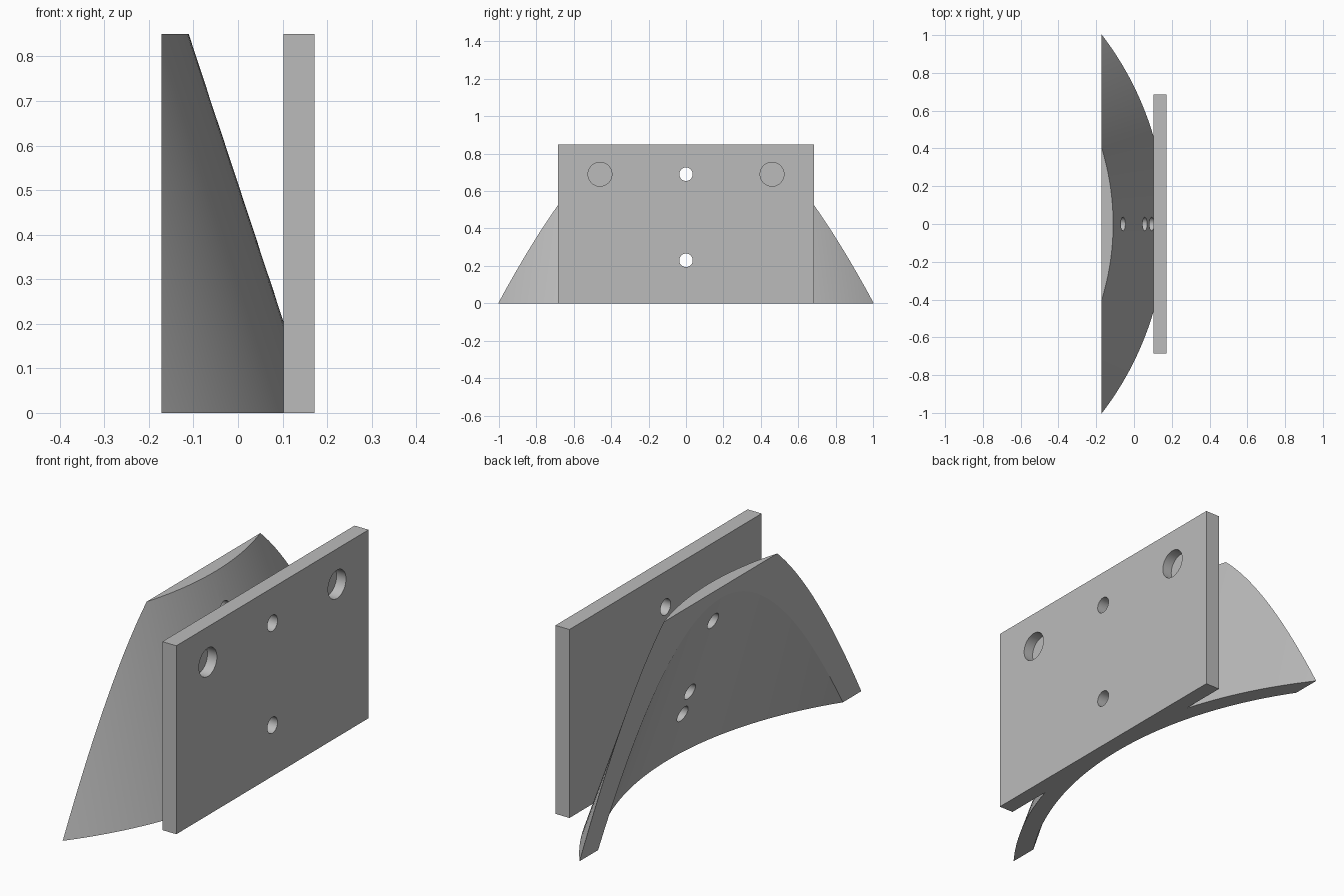
import bpy
import math

cube = bpy.data.objects.get("Cube")
if cube:
    bpy.data.objects.remove(cube, do_unlink=True)

HEIGHT, BACK, FACE, FRONT = 0.85, -0.172, 0.102, 0.172
AXIS_X, BASE_R, SLOPE, WALL = -1.475, 1.645, 0.33, 0.077

grey = bpy.data.materials.new("neutral grey")
grey.use_nodes = True
grey.diffuse_color = (0.5, 0.5, 0.5, 1)
grey.node_tree.nodes["Principled BSDF"].inputs["Base Color"].default_value = (0.5, 0.5, 0.5, 1)


def finish(name):
    ob = bpy.context.object
    ob.name = name
    ob.data.materials.append(grey)
    return ob


def box(name, x0, x1, half_y, z0, z1):
    bpy.ops.mesh.primitive_cube_add(size=1, location=((x0 + x1) / 2, 0, (z0 + z1) / 2))
    ob = finish(name)
    ob.scale = (x1 - x0, 2 * half_y, z1 - z0)
    bpy.ops.object.transform_apply(location=False, rotation=False, scale=True)
    return ob


def cone(name, base_radius, z0, z1):
    bpy.ops.mesh.primitive_cone_add(
        vertices=256, radius1=base_radius - SLOPE * z0, radius2=base_radius - SLOPE * z1,
        depth=z1 - z0, location=(AXIS_X, 0, (z0 + z1) / 2))
    return finish(name)


def drill(x0, x1, y, z, radius):
    bpy.ops.mesh.primitive_cylinder_add(
        vertices=48, radius=radius, depth=x1 - x0,
        location=((x0 + x1) / 2, y, z), rotation=(0, math.pi / 2, 0))
    return finish("drill")


def boolean(target, cutter, operation="DIFFERENCE"):
    cutter.hide_render = True
    mod = target.modifiers.new("cut", "BOOLEAN")
    mod.operation, mod.solver, mod.object = operation, "EXACT", cutter
    bpy.context.view_layer.objects.active = target
    bpy.ops.object.modifier_apply(modifier=mod.name)
    bpy.data.objects.remove(cutter, do_unlink=True)


def smooth(ob):
    bpy.ops.object.select_all(action="DESELECT")
    ob.select_set(True)
    bpy.context.view_layer.objects.active = ob
    bpy.ops.object.shade_smooth_by_angle(angle=math.radians(10))


# Mounting plate: two through holes, two blind round pockets
plate = box("mounting_plate", FACE, FRONT, 0.685, 0, HEIGHT)
for z in (0.23, 0.69):
    boolean(plate, drill(0, 0.3, 0, z, 0.036))
for side in (-1, 1):
    boolean(plate, drill(FRONT - 0.047, 0.3, side * 0.46, 0.69, 0.064))
smooth(plate)

# Curved shell: slice of a hollow cone, trimmed flat at the back and at the plate
shell = cone("curved_shell", BASE_R, 0, HEIGHT)
boolean(shell, box("trim", BACK, FACE, 1.5, -0.2, 1.1), "INTERSECT")
boolean(shell, cone("hollow", BASE_R - WALL, -0.1, 0.95))
for z in (0.23, 0.34, 0.69):
    boolean(shell, drill(-0.4, 0.3, 0, z, 0.036))
smooth(shell)
